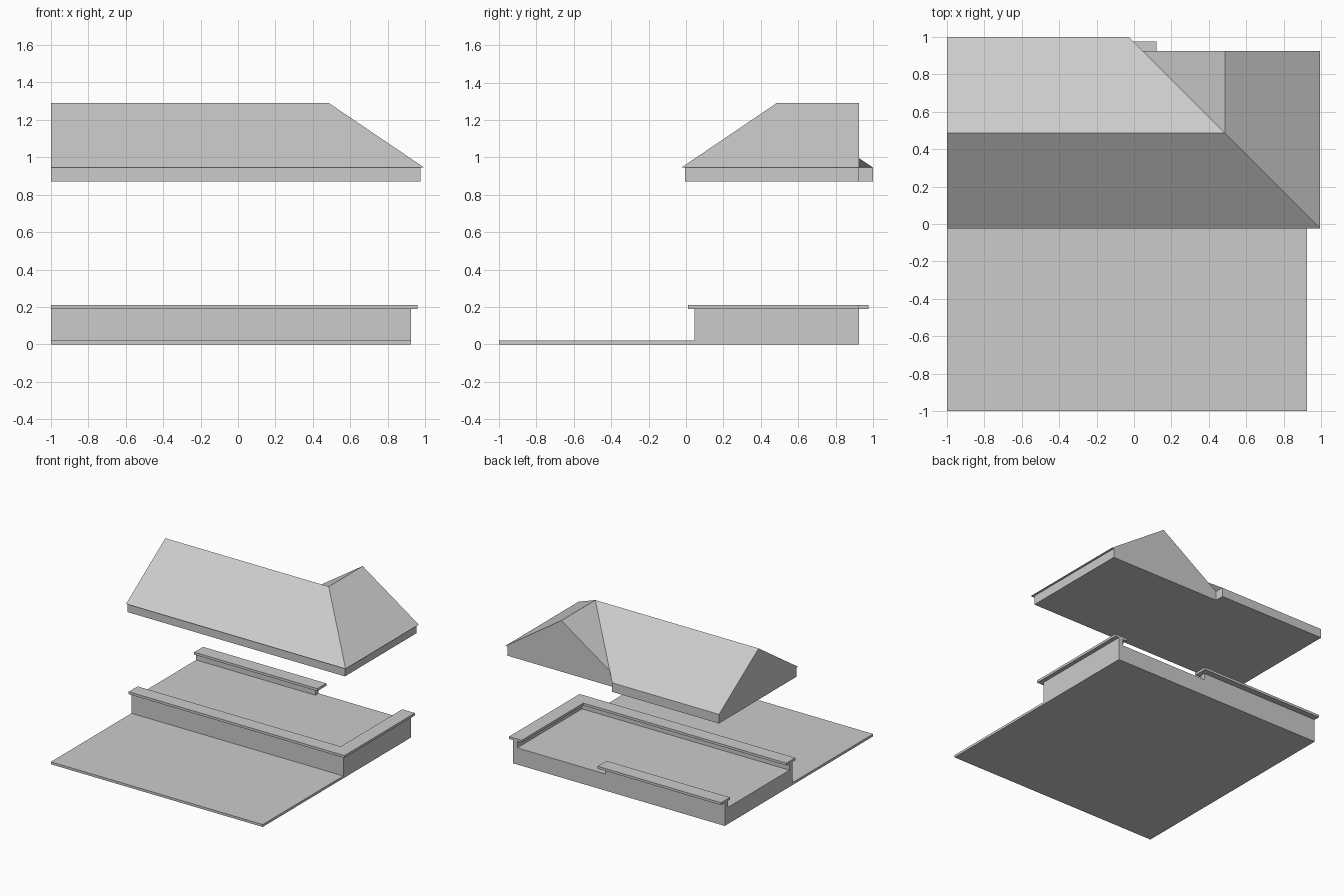
import bpy, bmesh

if "Cube" in bpy.data.objects:
    bpy.data.objects.remove(bpy.data.objects["Cube"])


def make_object(name, bm):
    bmesh.ops.recalc_face_normals(bm, faces=bm.faces)
    mesh = bpy.data.meshes.new(name)
    bm.to_mesh(mesh)
    bm.free()
    obj = bpy.data.objects.new(name, mesh)
    bpy.context.collection.objects.link(obj)
    return obj


def prism(name, outline, z0, z1):
    """Extrude a plan outline from z0 up to z1."""
    bm = bmesh.new()
    base = bm.faces.new([bm.verts.new((x, y, z0)) for x, y in outline])
    ext = bmesh.ops.extrude_face_region(bm, geom=[base], use_keep_orig=True)
    verts = [v for v in ext["geom"] if isinstance(v, bmesh.types.BMVert)]
    bmesh.ops.translate(bm, verts=verts, vec=(0, 0, z1 - z0))
    return make_object(name, bm)


def rect(x0, x1, y0, y1):
    return [(x0, y0), (x1, y0), (x1, y1), (x0, y1)]


def corner_strip(front, right, width):
    """L-shaped plan running along the front and the right side."""
    return [(LEFT, front), (right, front), (right, BACK),
            (right - width, BACK), (right - width, front + width),
            (LEFT, front + width)]


LEFT, RIGHT, FRONT, BACK = -1.0, 0.925, 0.045, 0.925
WALL, COPING, OVERHANG = 0.04, 0.115, 0.035
FLOOR, WALL_TOP, COPING_TOP = 0.137, 0.19, 0.21

# Ground slab and raised floor
prism("ground_slab", rect(LEFT, RIGHT, -1, BACK), 0, 0.02)
prism("raised_floor", rect(LEFT, RIGHT, FRONT, BACK), 0, FLOOR)

# Low walls with overhanging copings
prism("corner_wall", corner_strip(FRONT, RIGHT, WALL), FLOOR, WALL_TOP)
prism("corner_coping", corner_strip(FRONT - OVERHANG, RIGHT + OVERHANG, COPING),
      WALL_TOP, COPING_TOP)
prism("back_wall", rect(LEFT, 0.085, BACK - WALL, BACK), FLOOR, WALL_TOP)
prism("back_coping", rect(LEFT, 0.12, 0.975 - COPING, 0.975), WALL_TOP, COPING_TOP)

# Fascia band under the roof
EAVE, RIDGE = 0.945, 1.29
prism("fascia", [(LEFT, -0.005), (0.975, -0.005), (0.975, BACK),
                 (-0.03, BACK), (-0.03, 1), (LEFT, 1)], 0.87, EAVE)

# Hipped roof with a short wing turning to the back
points = {
    "front_left": (LEFT, -0.025, EAVE),
    "front_right": (0.995, -0.025, EAVE),
    "back_right": (0.995, BACK, EAVE),
    "wing_ridge": (0.485, BACK, RIDGE),
    "ridge_corner": (0.485, 0.485, RIDGE),
    "ridge_left": (LEFT, 0.485, RIDGE),
    "back_left": (LEFT, 1, EAVE),
    "valley_end": (-0.03, 1, EAVE),
    "valley_gable": (0.045, BACK, 0.995),
    "inner_corner": (-0.03, BACK, EAVE),
}
faces = [
    "front_left front_right ridge_corner ridge_left",
    "front_right back_right wing_ridge ridge_corner",
    "ridge_corner wing_ridge valley_gable",
    "ridge_left ridge_corner valley_gable valley_end back_left",
    "back_right inner_corner valley_gable wing_ridge",
    "inner_corner valley_end valley_gable",
    "front_left ridge_left back_left",
    "front_left back_left valley_end inner_corner back_right front_right",
]
bm = bmesh.new()
verts = {key: bm.verts.new(co) for key, co in points.items()}
for face in faces:
    bm.faces.new([verts[key] for key in face.split()])
make_object("roof", bm)
